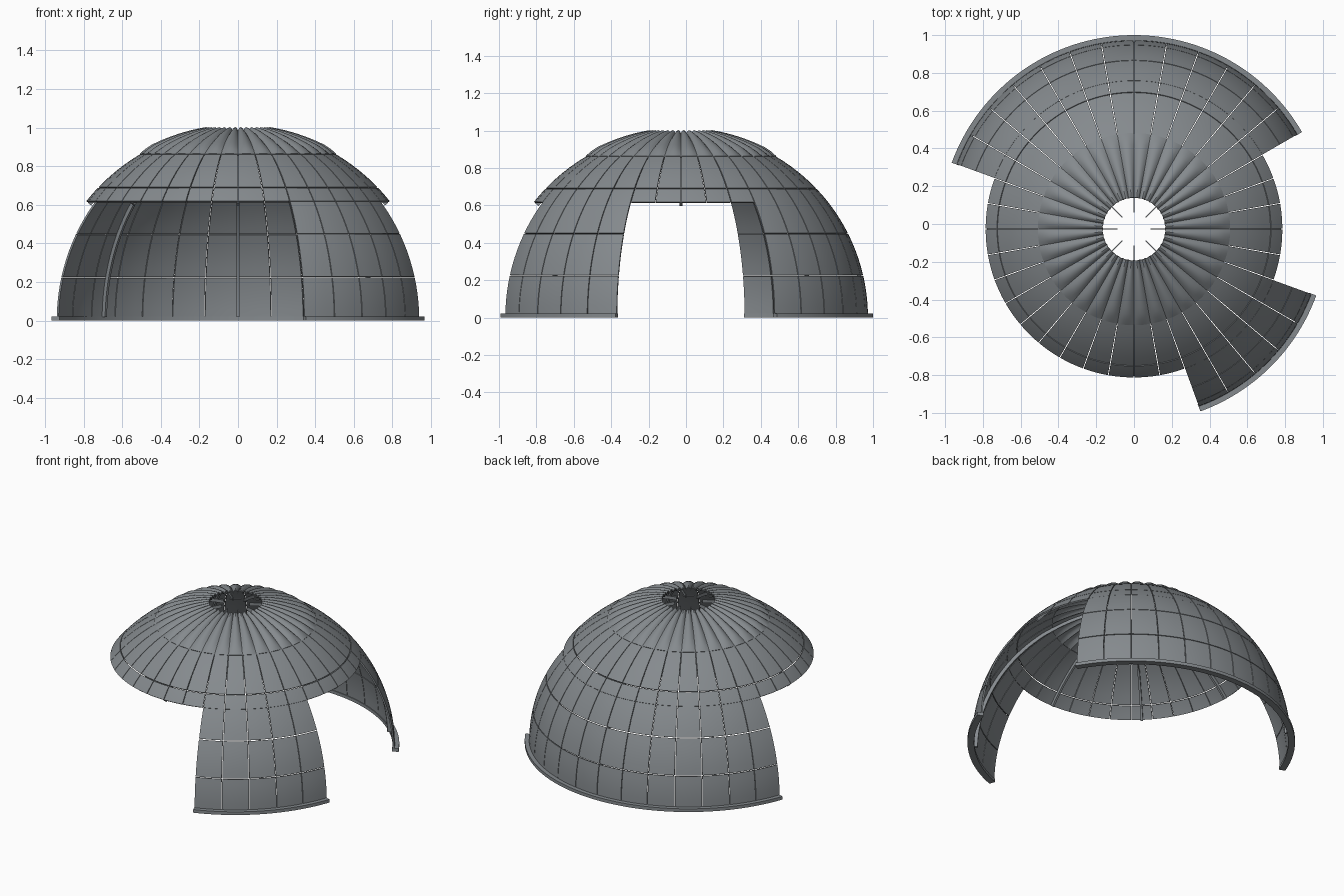
import bpy, bmesh, math
from mathutils import Vector

if "Cube" in bpy.data.objects:
    bpy.data.objects.remove(bpy.data.objects["Cube"])

CY = -0.027          # dome axis offset in y
R = 1.0              # outer radius of the shell
GAP = 0.005          # seam between panels
rad = math.radians

grey = bpy.data.materials.new("slate grey")
grey.diffuse_color = (0.235, 0.255, 0.27, 1)
grey.use_nodes = True
grey.node_tree.nodes["Principled BSDF"].inputs["Base Color"].default_value = grey.diffuse_color


def polar(r, a, z):
    return Vector((r * math.cos(a), r * math.sin(a) + CY, z))


def sphere_pt(r, a, lat):
    return polar(r * math.cos(lat), a, r * math.sin(lat))


def slab(bm, nu, nv, outer, inner):
    """Closed curved slab between two parametric surfaces over u, v in 0..1."""
    outs, ins = [[[bm.verts.new(f(i / nu, j / nv)) for j in range(nv + 1)]
                  for i in range(nu + 1)] for f in (outer, inner)]
    for i in range(nu):
        for j in range(nv):
            bm.faces.new((outs[i][j], outs[i+1][j], outs[i+1][j+1], outs[i][j+1]))
            bm.faces.new((ins[i][j], ins[i][j+1], ins[i+1][j+1], ins[i+1][j]))
    edge = [(i, 0) for i in range(nu)] + [(nu, j) for j in range(nv)]
    edge += [(i, nv) for i in range(nu, 0, -1)] + [(0, j) for j in range(nv, 0, -1)]
    for k, (i, j) in enumerate(edge):
        m, n = edge[(k + 1) % len(edge)]
        bm.faces.new((outs[i][j], ins[i][j], ins[m][n], outs[m][n]))


def shell(bm, a0, a1, l0, l1, r_out, r_in, nu, nv):
    """Slab following the sphere between two angles and two latitudes."""
    def at(r):
        return lambda u, v: sphere_pt(r, a0 + (a1 - a0) * u, l0 + (l1 - l0) * v)
    slab(bm, nu, nv, at(r_out), at(r_in))


def finish(name, bm):
    bmesh.ops.recalc_face_normals(bm, faces=bm.faces)
    me = bpy.data.meshes.new(name)
    bm.to_mesh(me)
    bm.free()
    ob = bpy.data.objects.new(name, me)
    bpy.context.collection.objects.link(ob)
    me.materials.append(grey)
    bpy.ops.object.select_all(action='DESELECT')
    ob.select_set(True)
    bpy.context.view_layer.objects.active = ob
    bpy.ops.object.shade_smooth_by_angle(angle=rad(30))


def panels(name, start, end, heights):
    """Rows of ten-degree panels separated by narrow open seams."""
    bm = bmesh.new()
    for z0, z1 in zip(heights, heights[1:]):
        l0, l1 = math.asin(z0) + GAP / 2, math.asin(z1) - GAP / 2
        for d in range(start, end, 10):
            g = GAP / 2 / math.cos((l0 + l1) / 2) * 0.8
            shell(bm, rad(d) + g, rad(d + 10) - g, l0, l1, R, R - 0.01, 4, 5)
    finish(name, bm)


# Wall sections and the canopy around the top
walls = {"back_wall": (30, 160), "front_wall": (-70, -20)}
for name, (s, e) in walls.items():
    panels(name, s, e, [0.02, 0.225, 0.45, 0.62])
panels("canopy", 0, 360, [0.617, 0.69, 0.867])

# Base rails under the walls
for name, (s, e) in walls.items():
    bm = bmesh.new()

    def rail(r):
        return lambda u, v: polar(r, rad(s + (e - s) * u), 0.022 * v)
    slab(bm, (e - s) // 2, 1, rail(1.027), rail(0.985))
    finish(name + "_rail", bm)

# Fluted cap with an open centre
bm = bmesh.new()
LOW, HIGH = math.acos(0.507), math.acos(0.165)
for k in range(36):
    def flute(r):
        def f(u, v):
            swell = 0.016 * math.sin(math.pi * u) ** 0.8 * min(1, 0.25 + 5 * v)
            return sphere_pt(r + swell, rad(k * 10 + 10 * u), LOW + (HIGH - LOW) * v)
        return f
    slab(bm, 6, 10, flute(R), flute(R - 0.008))
bmesh.ops.remove_doubles(bm, verts=bm.verts, dist=0.0002)
finish("fluted_cap", bm)

# Inner ribs every 45 degrees, full height where a wall stands below
bm = bmesh.new()
for d in range(-45, 315, 45):
    on_wall = any(s < d < e for s, e in walls.values())
    l0 = math.asin(0.02 if on_wall else 0.617)
    l1 = math.acos(0.09)

    def rib(side):
        def f(u, v):
            lat = l0 + (l1 - l0) * v
            r = R - 0.011 - 0.022 * u
            p = sphere_pt(r, rad(d), lat)
            width = 0.007 if lat < 1.0 else 0.003
            return p + Vector((-math.sin(rad(d)), math.cos(rad(d)), 0)) * side * width
        return f
    slab(bm, 1, 32, rib(1), rib(-1))
finish("inner_ribs", bm)
